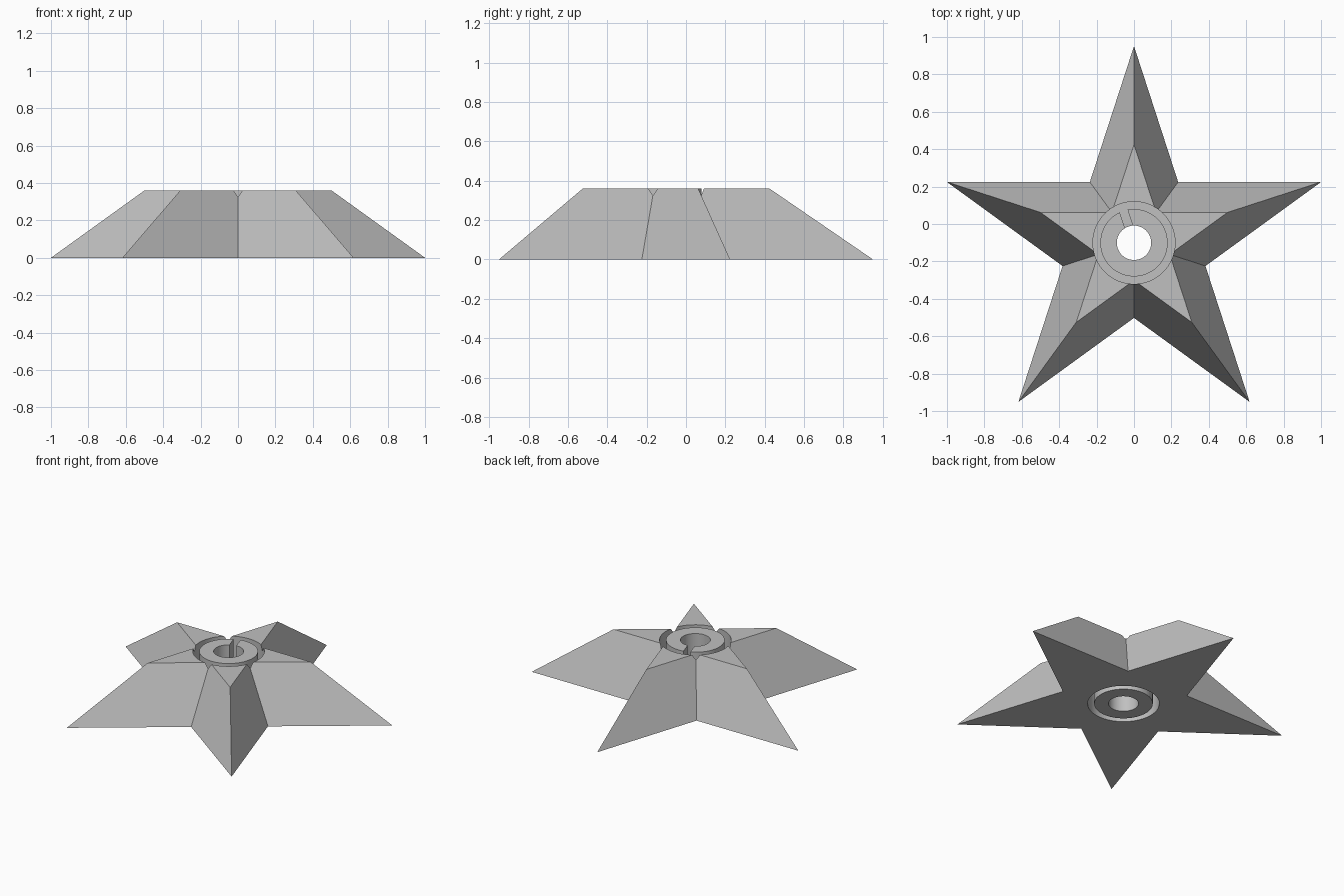
import bpy, bmesh, math
from mathutils import Matrix, Vector

cube = bpy.data.objects.get("Cube")
if cube:
    bpy.data.objects.remove(cube, do_unlink=True)

R = 1 / math.cos(math.radians(18))            # outer tip radius
CENTRE_Y = -R * (1 - math.cos(math.radians(36))) / 2
H = 0.36
GROOVE_IN, GROOVE_OUT, HOLE = 0.18, 0.22, 0.092
SLIT = math.radians(108)                      # direction of the slit
DEPTH = 0.17                                  # groove depth on each side

grey = bpy.data.materials.new("plain grey")
grey.use_nodes = True
grey.diffuse_color = (0.527, 0.527, 0.527, 1)
grey.node_tree.nodes["Principled BSDF"].inputs["Base Color"].default_value = grey.diffuse_color


def finish(name, bm):
    bmesh.ops.recalc_face_normals(bm, faces=bm.faces)
    mesh = bpy.data.meshes.new(name)
    bm.to_mesh(mesh)
    bm.free()
    obj = bpy.data.objects.new(name, mesh)
    obj.location.y = CENTRE_Y
    mesh.materials.append(grey)
    bpy.context.collection.objects.link(obj)
    return obj


def circle(bm, r, z, n=64):
    return [bm.verts.new((r * math.cos(2 * math.pi * i / n),
                          r * math.sin(2 * math.pi * i / n), z)) for i in range(n)]


def bridge(bm, a, b):
    for i in range(len(a)):
        j = (i + 1) % len(a)
        bm.faces.new((a[i], a[j], b[j], b[i]))


def star_loop(bm, radius, z):
    inner = radius * math.cos(math.radians(72)) / math.cos(math.radians(36))
    loop = []
    for i in range(10):
        a = math.radians(90 + 36 * i)
        r = inner if i % 2 else radius
        loop.append(bm.verts.new((r * math.cos(a), r * math.sin(a), z)))
    return loop


# Five-pointed body, tapering to a half-size flat star
bm = bmesh.new()
low, high = star_loop(bm, R, 0), star_loop(bm, R / 2, H)
bm.faces.new(low)
bm.faces.new(high)
bridge(bm, low, high)
star = finish("star_body", bm)


def ring_cutter(z0, z1):
    bm = bmesh.new()
    loops = [circle(bm, r, z) for r, z in ((GROOVE_IN, z0), (GROOVE_OUT, z0),
                                           (GROOVE_OUT, z1), (GROOVE_IN, z1))]
    for k in range(4):
        bridge(bm, loops[k], loops[(k + 1) % 4])
    return finish("groove_cutter", bm)


def slit_cutter(z0, z1):
    bm = bmesh.new()
    bmesh.ops.create_cube(bm, size=1)
    bm.transform(Matrix.Rotation(SLIT, 4, "Z")
                 @ Matrix.Translation(Vector((0.125, 0, (z0 + z1) / 2)))
                 @ Matrix.Diagonal((0.15, 0.044, z1 - z0, 1)))
    return finish("slit_cutter", bm)


def hole_cutter():
    bm = bmesh.new()
    a, b = circle(bm, HOLE, -0.1), circle(bm, HOLE, H + 0.1)
    bm.faces.new(a)
    bm.faces.new(b)
    bridge(bm, a, b)
    return finish("hole_cutter", bm)


# Ring groove and slit on both sides, then the through hole
cutters = []
for z0, z1 in ((H - DEPTH, H + 0.1), (-0.1, DEPTH)):
    cutters += [ring_cutter(z0, z1), slit_cutter(z0, z1)]
cutters.append(hole_cutter())

bpy.ops.object.select_all(action="DESELECT")
star.select_set(True)
bpy.context.view_layer.objects.active = star
for cutter in cutters:
    cutter.hide_render = True
    mod = star.modifiers.new("cut", "BOOLEAN")
    mod.operation = "DIFFERENCE"
    mod.solver = "EXACT"
    mod.object = cutter
    bpy.ops.object.modifier_apply(modifier=mod.name)
    bpy.data.objects.remove(cutter, do_unlink=True)

bpy.ops.object.shade_smooth_by_angle(angle=math.radians(25))
